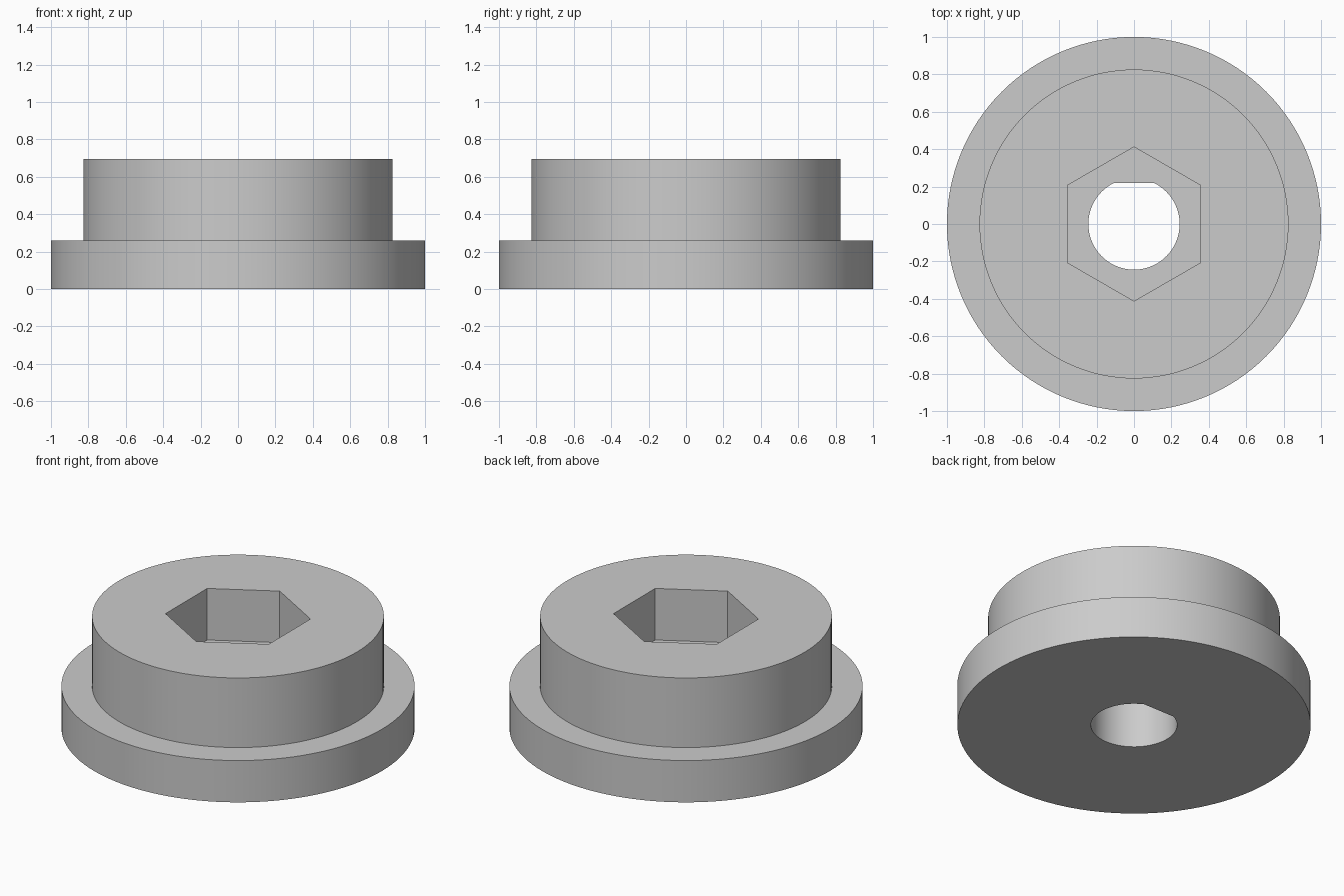
import bpy
import bmesh
import math

cube = bpy.data.objects.get("Cube")
if cube:
    bpy.data.objects.remove(cube, do_unlink=True)

FLANGE_Z, TOP_Z, FLOOR_Z = 0.261, 0.696, 0.374
SIDES = 128

grey = bpy.data.materials.new("plain grey")
grey.use_nodes = True
colour = (0.6, 0.6, 0.6, 1)
grey.diffuse_color = colour
grey.node_tree.nodes["Principled BSDF"].inputs["Base Color"].default_value = colour


def ring(radius, sides, start=0.0):
    """Points of a regular polygon about the z axis."""
    angles = [start + math.tau * i / sides for i in range(sides)]
    return [(radius * math.cos(a), radius * math.sin(a)) for a in angles]


def loft(name, sections):
    """Closed solid through (outline, z) sections with equal point counts."""
    bm = bmesh.new()
    loops = [[bm.verts.new((x, y, z)) for x, y in pts] for pts, z in sections]
    bm.faces.new(loops[0][::-1])
    bm.faces.new(loops[-1])
    for low, high in zip(loops, loops[1:]):
        n = len(low)
        for i in range(n):
            j = (i + 1) % n
            bm.faces.new((low[i], low[j], high[j], high[i]))
    bmesh.ops.recalc_face_normals(bm, faces=bm.faces)
    mesh = bpy.data.meshes.new(name)
    bm.to_mesh(mesh)
    bm.free()
    mesh.materials.append(grey)
    obj = bpy.data.objects.new(name, mesh)
    bpy.context.collection.objects.link(obj)
    return obj


# Flange and raised boss in one stepped body
wide, narrow = ring(1.0, SIDES), ring(0.826, SIDES)
body = loft("flanged_bushing", [(wide, 0), (wide, FLANGE_Z),
                                (narrow, FLANGE_Z), (narrow, TOP_Z)])

# Hexagonal pocket open at the top
hexagon = ring(0.412, 6, math.pi / 2)
pocket = loft("hex_pocket_cutter", [(hexagon, FLOOR_Z), (hexagon, TOP_Z + 0.1)])

# Through bore with one flat side, sweeping from one flat corner to the other
bore_r, flat_y = 0.244, 0.219
corner = math.asin(flat_y / bore_r)
sweep = math.pi + 2 * corner
steps = 80
start = math.pi - corner
arc = [start + sweep * i / steps for i in range(steps + 1)]
d_shape = [(bore_r * math.cos(a), bore_r * math.sin(a)) for a in arc]
bore = loft("bore_cutter", [(d_shape, -0.1), (d_shape, FLOOR_Z + 0.1)])

# Cut both openings, then drop the cutters
bpy.ops.object.select_all(action="DESELECT")
body.select_set(True)
bpy.context.view_layer.objects.active = body
for cutter in (pocket, bore):
    cutter.hide_render = True
    mod = body.modifiers.new(cutter.name, "BOOLEAN")
    mod.operation = "DIFFERENCE"
    mod.solver = "EXACT"
    mod.object = cutter
    bpy.ops.object.modifier_apply(modifier=mod.name)
    bpy.data.objects.remove(cutter, do_unlink=True)

bpy.ops.object.shade_smooth_by_angle(angle=math.radians(20))
